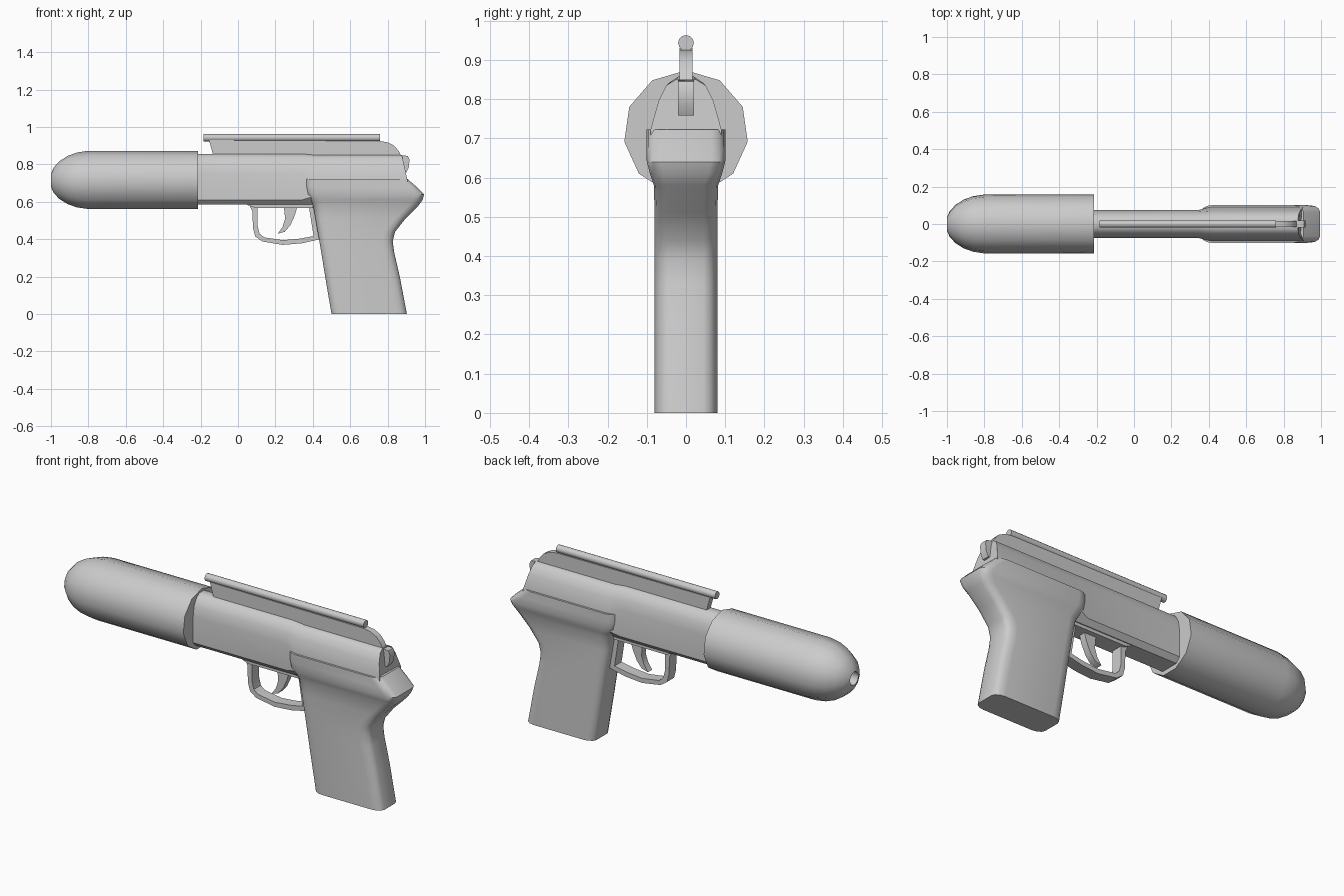
import bpy, bmesh, math
from mathutils import Vector

cube = bpy.data.objects.get("Cube")
if cube:
    bpy.data.objects.remove(cube, do_unlink=True)

grey = bpy.data.materials.new("light_grey")
grey.use_nodes = True
colour = (0.6, 0.6, 0.6, 1)
grey.diffuse_color = colour
grey.node_tree.nodes["Principled BSDF"].inputs["Base Color"].default_value = colour


def loft(name, rings, angle=35):
    """Skin a list of equal-length rings and cap both ends."""
    bm = bmesh.new()
    loops = [[bm.verts.new(p) for p in ring] for ring in rings]
    n = len(loops[0])
    for a, b in zip(loops, loops[1:]):
        for i in range(n):
            j = (i + 1) % n
            bm.faces.new((a[i], a[j], b[j], b[i]))
    bm.faces.new(loops[0])
    bm.faces.new(loops[-1])
    bmesh.ops.recalc_face_normals(bm, faces=bm.faces)
    mesh = bpy.data.meshes.new(name)
    bm.to_mesh(mesh)
    bm.free()
    mesh.materials.append(grey)
    obj = bpy.data.objects.new(name, mesh)
    bpy.context.collection.objects.link(obj)
    bpy.ops.object.select_all(action='DESELECT')
    obj.select_set(True)
    bpy.context.view_layer.objects.active = obj
    bpy.ops.object.shade_smooth_by_angle(angle=math.radians(angle))
    return obj


def plate(name, outline, half):
    """Side outline in x, z made into a slab across y."""
    return loft(name, [[(x, y, z) for x, z in outline] for y in (-half, half)])


def lathe(name, profile, z, sides):
    """Profile of (x, radius) turned around the lengthwise axis."""
    turns = [math.pi / 2 + math.tau * i / sides for i in range(sides)]
    return loft(name, [[(x, r * math.cos(t), z + r * math.sin(t)) for t in turns]
                       for x, r in profile], 40)


# Rounded barrel sleeve with a bore in its nose
lathe("barrel_sleeve", [(-0.85, 0.034), (-1, 0.036), (-0.985, 0.07), (-0.955, 0.103),
                        (-0.91, 0.132), (-0.86, 0.15), (-0.8, 0.159), (-0.215, 0.159)],
      0.714, 11)

# Sight rod along the top
lathe("sight_rod", [(-0.185, 0.02), (0.76, 0.02)], 0.943, 12)


# Slide: half sections mirrored across y, with a raked rear end
def section(x, half, rake=0):
    pts = half + [(-y, z) for y, z in reversed(half)]
    return [(x - rake * max(0, z - 0.72), y, z) for y, z in pts]


slim = [(0.05, 0.585), (0.074, 0.61), (0.074, 0.75), (0.065, 0.805), (0.045, 0.84), (0.02, 0.857)]
wide = [(0.05, 0.585), (0.09, 0.63), (0.091, 0.72), (0.07, 0.795), (0.05, 0.835), (0.025, 0.85)]
loft("slide", [section(-0.23, slim), section(0.34, slim),
               section(0.41, wide), section(0.905, wide, 0.22)])

# Frame under the slide, between the guard and the grip
plate("lower_frame", [(0.04, 0.6), (0.04, 0.587), (0.09, 0.568), (0.4, 0.568), (0.4, 0.6)], 0.045)

# Fin carrying the rod, and the hammer
plate("top_fin", [(-0.155, 0.93), (-0.13, 0.84), (0.875, 0.84), (0.86, 0.87),
                  (0.835, 0.9), (0.8, 0.918), (0.76, 0.925)], 0.017)
plate("hammer", [(0.84, 0.84), (0.885, 0.848), (0.908, 0.845), (0.917, 0.825),
                 (0.913, 0.785), (0.9, 0.758), (0.87, 0.76)], 0.02)


# Grip: chamfer-rounded slices stacked upward
def slice_ring(z, x0, x1, half):
    cx, cy = 0.055, 0.035
    quarter = [(1 - math.sin(a), 1 - math.cos(a))
               for a in (math.pi / 6 * k for k in range(4))]
    back = [(x1 - cx * u, half - cy * v) for v, u in quarter]
    front = [(x0 + cx * u, half - cy * v) for v, u in reversed(quarter)]
    side = back + front
    return [(x, y, z) for x, y in side] + [(x, -y, z) for x, y in reversed(side)]


loft("grip", [slice_ring(*s) for s in (
    (0, 0.5, 0.903, 0.08), (0.2, 0.466, 0.865, 0.08), (0.33, 0.445, 0.835, 0.08),
    (0.39, 0.435, 0.827, 0.08), (0.44, 0.426, 0.84, 0.08), (0.51, 0.414, 0.895, 0.08),
    (0.58, 0.402, 0.965, 0.082), (0.61, 0.385, 0.987, 0.092), (0.64, 0.368, 0.995, 0.1),
    (0.68, 0.361, 0.955, 0.101), (0.723, 0.36, 0.905, 0.101))], 40)

# Trigger guard loop and curved trigger
outer = [(0.06, 0.585), (0.077, 0.55), (0.08, 0.46), (0.092, 0.415), (0.13, 0.388),
         (0.24, 0.37), (0.34, 0.378), (0.44, 0.4)]
inner = [(0.39, 0.58), (0.38, 0.57), (0.404, 0.417), (0.33, 0.403), (0.24, 0.395),
         (0.14, 0.41), (0.115, 0.43), (0.105, 0.47), (0.105, 0.585)]
plate("trigger_guard", outer + [(0.44, 0.58)] + inner, 0.03)
plate("trigger", [(0.245, 0.58), (0.318, 0.58), (0.305, 0.53), (0.28, 0.475),
                  (0.25, 0.44), (0.213, 0.43), (0.238, 0.465), (0.252, 0.51)], 0.018)
